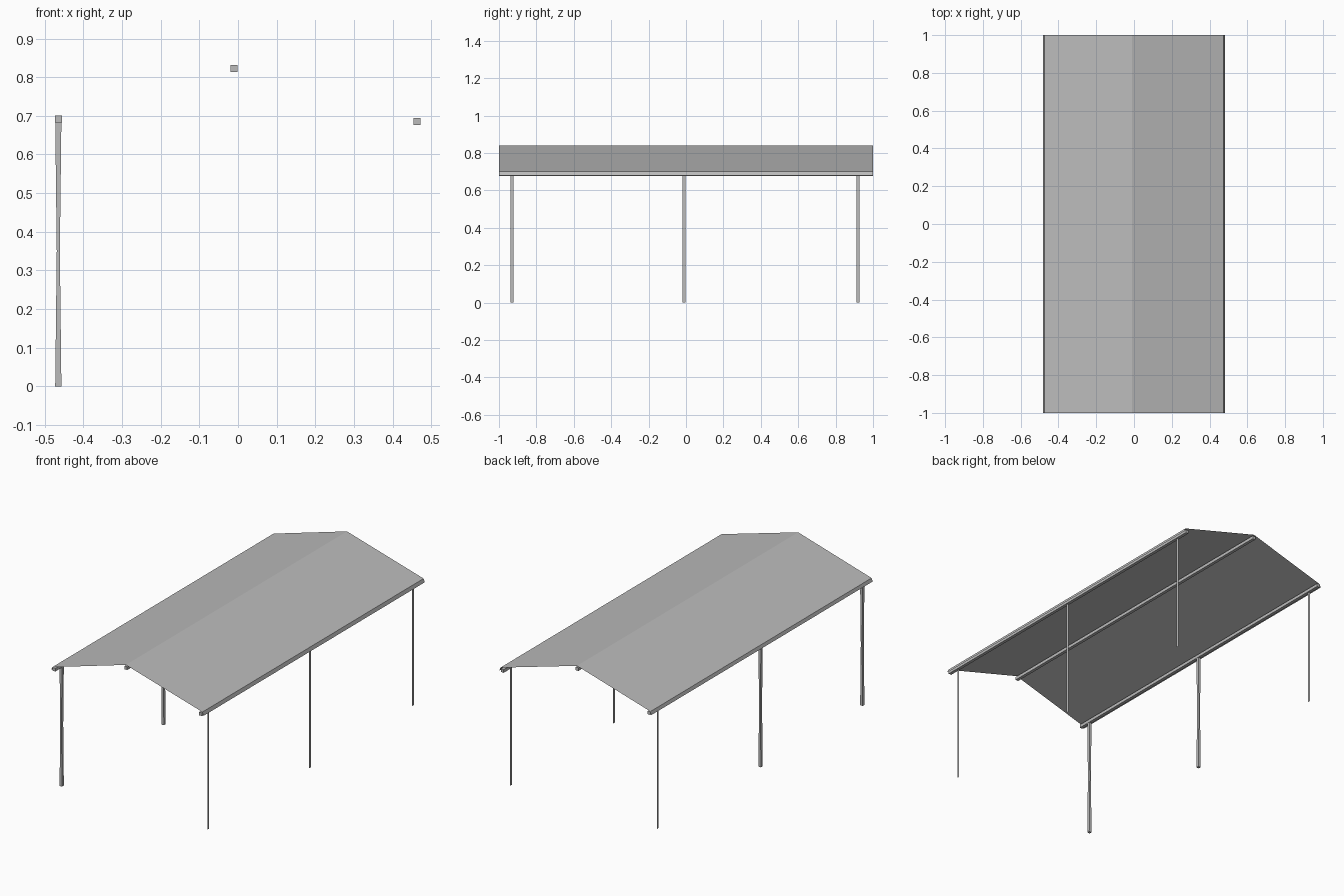
import bpy, bmesh

cube = bpy.data.objects.get("Cube")
if cube:
    bpy.data.objects.remove(cube, do_unlink=True)

# Plain grey metal
grey = bpy.data.materials.new("light_grey_metal")
grey.use_nodes = True
grey.diffuse_color = (0.5, 0.5, 0.5, 1)
grey.node_tree.nodes["Principled BSDF"].inputs["Base Color"].default_value = (0.5, 0.5, 0.5, 1)

BAR = 0.018
POST = 0.016
POST_Y = {"front": -0.93, "middle": -0.01, "back": 0.92}


def add_object(name, bm):
    mesh = bpy.data.meshes.new(name)
    bm.to_mesh(mesh)
    bm.free()
    mesh.materials.append(grey)
    obj = bpy.data.objects.new(name, mesh)
    bpy.context.collection.objects.link(obj)
    return obj


def box(name, centre, size):
    bm = bmesh.new()
    bmesh.ops.create_cube(bm, size=1)
    bmesh.ops.scale(bm, vec=size, verts=bm.verts)
    bmesh.ops.translate(bm, vec=centre, verts=bm.verts)
    return add_object(name, bm)


def sheet(name, profile, offset):
    """Sweep an open profile along one straight offset."""
    bm = bmesh.new()
    near = [bm.verts.new(p) for p in profile]
    far = [bm.verts.new([a + b for a, b in zip(p, offset)]) for p in profile]
    for i in range(len(profile) - 1):
        bm.faces.new((near[i], near[i + 1], far[i + 1], far[i]))
    return add_object(name, bm)


def waisted_post(name, x, y):
    """Square post that narrows in x towards the middle."""
    bm = bmesh.new()
    rings = []
    for z, width in ((0, POST), (0.35, POST * 0.5), (0.69, POST)):
        rings.append([bm.verts.new((x + sx * width / 2, y + sy * POST / 2, z))
                      for sx, sy in ((-1, -1), (1, -1), (1, 1), (-1, 1))])
    for low, high in zip(rings, rings[1:]):
        for i in range(4):
            j = (i + 1) % 4
            bm.faces.new((low[i], low[j], high[j], high[i]))
    bm.faces.new(rings[0][::-1])
    bm.faces.new(rings[-1])
    return add_object(name, bm)


# Thin gabled roof with turned-down eaves
roof_profile = [(0.482, 0.68), (0.475, 0.7), (-0.01, 0.84), (-0.475, 0.703), (-0.482, 0.685)]
sheet("roof", [(x, -1, z) for x, z in roof_profile], (0, 2, 0))

# Long bars under the ridge and eaves
for name, x, z in (("ridge_bar", -0.01, 0.822),
                   ("left_eave_bar", 0.463, 0.685),
                   ("right_eave_bar", -0.465, 0.692)):
    box(name, (x, 0, z), (BAR, 2, BAR))

# Square posts on one side, flat strip posts on the other
for place, y in POST_Y.items():
    sheet(place + "_left_post", [(0.463, y - POST / 2, 0), (0.463, y + POST / 2, 0)], (0, 0, 0.685))
    if place == "back":
        sheet("back_right_post", [(-0.465, y + POST / 2, 0), (-0.465, y - POST / 2, 0)], (0, 0, 0.69))
    else:
        waisted_post(place + "_right_post", -0.465, y)
